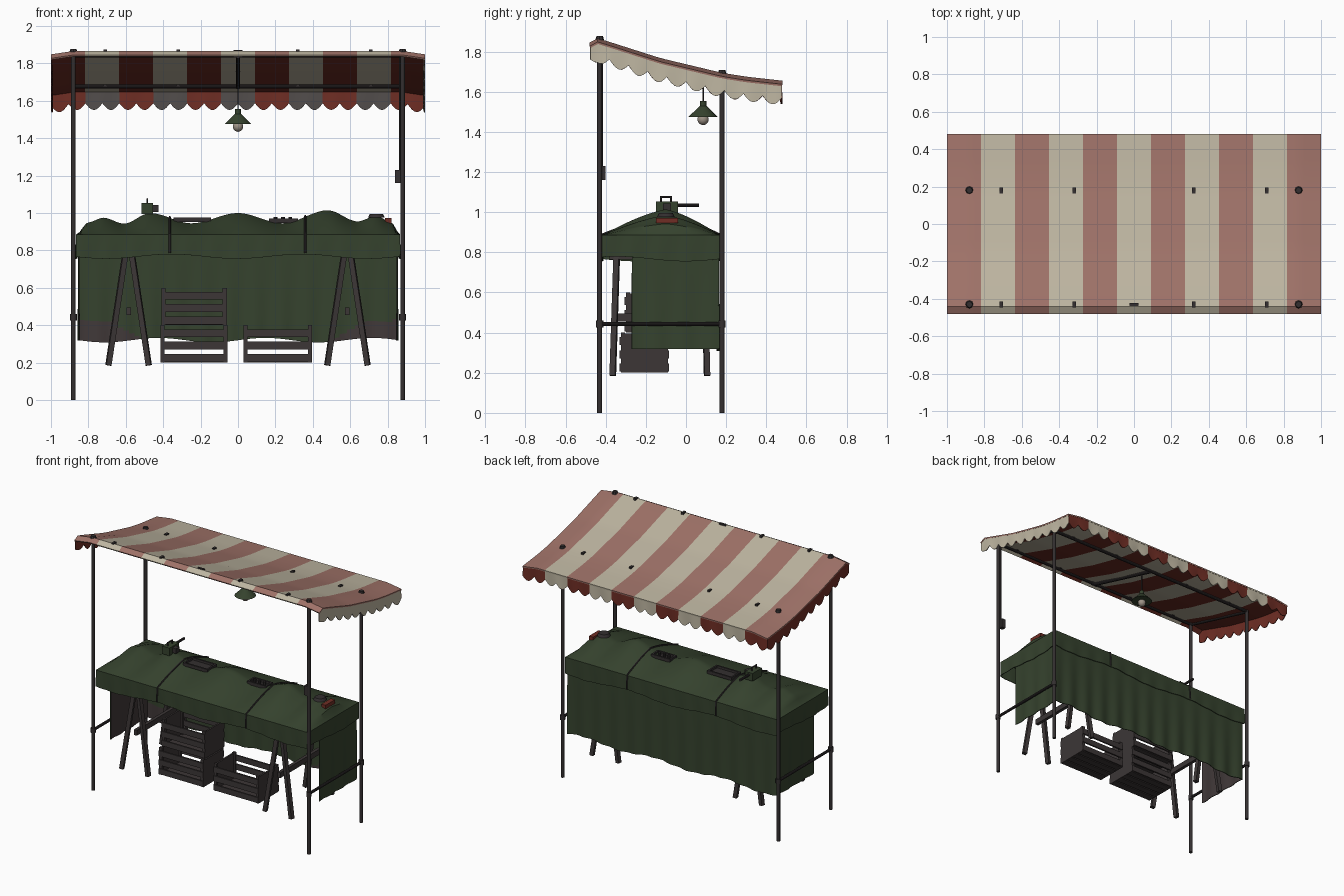
import bpy, bmesh, math
from mathutils import Vector, Matrix

old = bpy.data.objects.get("Cube")
if old:
    bpy.data.objects.remove(old)


def mat(name, r, g, b):
    m = bpy.data.materials.new(name)
    m.use_nodes = True
    m.diffuse_color = (r, g, b, 1)
    m.node_tree.nodes["Principled BSDF"].inputs["Base Color"].default_value = (r, g, b, 1)
    return m


CREAM = mat("cream_canvas", .52, .47, .36)
FADED = mat("faded_red_canvas", .35, .17, .14)
RED = mat("deep_red", .16, .027, .018)
GREY = mat("grey_lining", .085, .075, .072)
GREEN = mat("green_cloth", .036, .055, .027)
BROWN = mat("brown_hem", .052, .04, .04)
WOOD = mat("dark_wood", .045, .037, .037)
METAL = mat("dark_metal", .033, .028, .029)
BULB = mat("warm_glass", .34, .29, .24)
made = []


def finish(name, bm, mats):
    me = bpy.data.meshes.new(name)
    bm.to_mesh(me)
    bm.free()
    for m in mats:
        me.materials.append(m)
    ob = bpy.data.objects.new(name, me)
    bpy.context.collection.objects.link(ob)
    made.append(ob)
    return ob


def box(name, x, y, z, m):
    """Box from (min, max) pairs."""
    bm = bmesh.new()
    bmesh.ops.create_cube(bm, size=1)
    for v in bm.verts:
        v.co = [(a + b) / 2 + c * (b - a) for (a, b), c in zip((x, y, z), v.co)]
    return finish(name, bm, [m])


def rod(name, a, b, r, m, sides=10, r2=None):
    """Cylinder, square bar (4 sides) or cone between two points."""
    a, b = Vector(a), Vector(b)
    bm = bmesh.new()
    bmesh.ops.create_cone(bm, cap_ends=True, segments=sides, radius1=r,
                          radius2=r if r2 is None else r2, depth=(b - a).length)
    if sides == 4:
        bm.transform(Matrix.Rotation(math.pi / 4, 4, 'Z'))
    turn = (b - a).to_track_quat('Z', 'Y').to_matrix().to_4x4()
    bm.transform(Matrix.Translation((a + b) / 2) @ turn)
    return finish(name, bm, [m])


def sheet(name, f, nu, nv, mats, rule=lambda c: 0, thick=.006, offset=0):
    """Cloth sheet from a point function; mats past offset colour its reverse."""
    bm = bmesh.new()
    g = [[bm.verts.new(f(i / nu, j / nv)) for j in range(nv + 1)] for i in range(nu + 1)]
    for i in range(nu):
        for j in range(nv):
            fc = bm.faces.new((g[i][j], g[i + 1][j], g[i + 1][j + 1], g[i][j + 1]))
            fc.material_index = rule(fc.calc_center_median())
    ob = finish(name, bm, mats)
    s = ob.modifiers.new("thickness", 'SOLIDIFY')
    s.thickness = thick
    s.material_offset = offset
    return ob


def hang(name, a, b, nu, nv, top, drop, mats, rule=lambda c: 0, flute=.004, offset=0):
    """Cloth hanging from the line a-b, outside to the left of travel."""
    a, b = Vector(a), Vector(b)
    d = (b - a).normalized()
    out = Vector((-d.y, d.x))

    def f(u, v):
        s = u * (b - a).length
        p = a.lerp(b, u) + out * flute * v * math.sin(s * 45)
        return (p.x, p.y, top(p.x, p.y) - v * drop(s, u))
    return sheet(name, f, nu, nv, mats, rule, .005, offset)


def ease(pts, x, smooth=True):
    """Interpolate between profile points."""
    for (x0, z0), (x1, z1) in zip(pts, pts[1:]):
        if x <= x1:
            t = max(0, (x - x0) / (x1 - x0))
            return z0 + (z1 - z0) * (t * t * (3 - 2 * t) if smooth else t)
    return pts[-1][1]


# Awning: striped roof with scalloped valances on the back and both ends
ROOF = [(-.48, 1.845), (-.44, 1.866), (-.38, 1.848), (-.13, 1.768),
        (.18, 1.694), (.3, 1.675), (.48, 1.655)]


def roof_z(x, y):
    return ease(ROOF, y, False) - .018 * max(0, (abs(x) - .88) / .12)


def stripe(c):
    return int((c.x + 1) / 2 * 11) % 2


sheet("awning_roof", lambda u, v: (2 * u - 1, .96 * v - .48, roof_z(2 * u - 1, .96 * v - .48)),
      66, 24, [FADED, CREAM, RED, CREAM], stripe, .01, 2)


def scallops(count):
    return lambda s, u: .066 + .036 * abs(math.sin(math.pi * count * u))


def under_roof(x, y):
    return roof_z(x, y) - .003


W, D = .997, .477
hang("back_valance", (-W, D), (W, D), 176, 3, under_roof, scallops(22),
     [RED, CREAM, RED, GREY], stripe, .003, 2)
hang("left_valance", (W, D), (W, -D), 80, 3, under_roof, scallops(10), [CREAM, GREY], flute=.003, offset=1)
hang("right_valance", (-W, -D), (-W, D), 80, 3, under_roof, scallops(10), [RED], flute=.003)

# Metal frame
FRONT, BACK = -.43, .18
for sx in (-1, 1):
    for y in (FRONT, BACK):
        x = sx * .88
        top = roof_z(x, y)
        rod("post", (x, y, 0), (x, y, top), .0125, METAL, 12)
        rod("post_cap", (x, y, top - .005), (x, y, top + .014), .022, METAL, 8, .016)
        rod("post_collar", (x, y, .425), (x, y, .46), .018, METAL, 12)
        for cx in (.32, .71):
            z = roof_z(cx, y)
            box("roof_clip", (sx * cx - .009, sx * cx + .009), (y - .016, y + .016), (z - .02, z + .01), METAL)
    rod("side_rail", (x, FRONT, .443), (x, BACK, .443), .01, METAL)
    rod("side_rafter", (x, FRONT, 1.838), (x, BACK, 1.672), .009, METAL)
rod("front_rail", (-.88, FRONT, 1.841), (.88, FRONT, 1.841), .009, METAL)
rod("back_rail", (-.88, BACK, 1.676), (.88, BACK, 1.676), .011, METAL)
rod("middle_rafter", (0, FRONT, 1.838), (0, BACK, 1.672), .012, METAL)
box("rafter_clip", (-.025, .025), (FRONT - .008, FRONT + .008), (1.83, 1.872), METAL)

# Hanging lamp, its cable and switch
LY = .085
rod("lamp_cord", (0, LY, 1.535), (0, LY, 1.7), .004, METAL, 6)
rod("lamp_shade", (0, LY, 1.475), (0, LY, 1.53), .072, GREEN, 20, .016)
rod("lamp_neck", (0, LY, 1.525), (0, LY, 1.555), .016, GREEN, 12)
bm = bmesh.new()
bmesh.ops.create_uvsphere(bm, u_segments=16, v_segments=10, radius=.028)
bm.transform(Matrix.Translation((0, LY, 1.462)))
finish("lamp_bulb", bm, [BULB])
box("switch_box", (.84, .87), (-.43, -.4), (1.16, 1.23), METAL)
rod("switch_cable", (.866, -.418, 1.23), (.866, -.418, 1.84), .005, METAL, 6)

# Table cover with lumpy top, apron and long skirts
RIDGE = [(-.866, .885), (-.8, .95), (-.72, .975), (-.61, .943), (-.47, 1.0), (-.25, .945), (0, 1.0),
         (.24, .945), (.48, 1.015), (.64, .955), (.74, .985), (.82, .95), (.866, .885)]
X, Y0, Y1, PEAK = .866, -.42, .172, -.1


def cover_z(x, y):
    t = (y - Y0) / (PEAK - Y0) if y < PEAK else (Y1 - y) / (Y1 - PEAK)
    t = min(1, max(0, t))
    return .885 + (ease(RIDGE, x) - .885) * (t + math.sin(t * math.pi / 2)) / 2


def cover_point(u, v):
    x, y = X * (2 * u - 1), Y0 + (Y1 - Y0) * v
    return (x, y, cover_z(x, y))


sheet("cover_top", cover_point, 96, 28, [GREEN])
corners = [(-X, Y1), (X, Y1), (X, Y0), (-X, Y0)]
for k, side in enumerate(("back", "left", "front", "right")):
    hang(side + "_apron", corners[k], corners[(k + 1) % 4], 80, 4, lambda x, y: .885,
         lambda s, u: .118 + .012 * math.sin(s * 9), [GREEN], flute=.003)


def hem(c):
    return int(abs(c.x) > .5 and c.z < .325 + .1 * min(1, (abs(c.x) - .5) / .2))


S = X - .012
hang("back_skirt", (-S, Y1 - .01), (S, Y1 - .01), 120, 30, lambda x, y: .87,
     lambda s, u: .55 + .012 * math.sin(s * 11), [GREEN, GREEN, GREEN, BROWN], hem, .006, 2)
hang("left_skirt", (S, Y1 - .01), (S, -.27), 40, 4, lambda x, y: .87, lambda s, u: .552, [GREEN, BROWN], offset=1)
hang("right_skirt", (-S, -.27), (-S, Y1 - .01), 40, 4, lambda x, y: .87, lambda s, u: .552, [GREEN, BROWN], offset=1)

# Straps tied over the cover
for x in (-.365, .36):
    ys = [Y0 + (Y1 - Y0) * i / 24 for i in range(25)]
    path = [(x, Y0 - .005, .785)] + [(x, y, cover_z(x, y) + .003) for y in ys] + [(x, Y1 + .005, .785)]
    cu = bpy.data.curves.new("strap", 'CURVE')
    cu.dimensions = '3D'
    cu.bevel_depth, cu.bevel_resolution = .006, 1
    sp = cu.splines.new('POLY')
    sp.points.add(len(path) - 1)
    for p, co in zip(sp.points, path):
        p.co = (*co, 1)
    cu.materials.append(METAL)
    ob = bpy.data.objects.new("strap", cu)
    bpy.context.collection.objects.link(ob)
    made.append(ob)

# Trestles
for sx in (-.585, .585):
    for y, lean in ((-.345, -.02), (.09, .015)):
        for dx in (-.108, .108):
            rod("trestle_leg", (sx + dx, y + lean, .185), (sx + dx * .15, y, .79), .02, WOOD, 4)
    box("trestle_beam", (sx - .03, sx + .03), (-.38, .13), (.765, .81), WOOD)
    box("trestle_spreader", (sx - .012, sx + .012), (-.36, .11), (.455, .495), WOOD)


# Slatted crates
def crate(x0, x1, y0, y1, z):
    for x in (x0, x1 - .012):
        box("crate_end", (x, x + .012), (y0, y1), (z, z + .195), WOOD)
    for y in (y0, y1 - .02):
        for x in (x0, x1 - .022):
            box("crate_corner", (x, x + .022), (y, y + .02), (z, z + .2), WOOD)
    for y in (y0 - .006, y1 - .006):
        for i in range(3):
            box("crate_slat", (x0, x1), (y, y + .012), (z + .005 + i * .066, z + .046 + i * .066), WOOD)
    n = 4
    w = (y1 - y0) / n
    for i in range(n):
        box("crate_floor", (x0, x1), (y0 + i * w + .005, y0 + (i + 1) * w - .005), (z, z + .01), WOOD)


crate(-.415, -.055, -.325, -.09, .2)
crate(-.41, -.06, -.3, -.075, .4)
crate(.03, .395, -.325, -.09, .2)

# Goods on the table: device with a tube, trays, a disc and a red block
box("device_body", (-.515, -.455), (-.15, -.04), (.995, 1.052), GREEN)
box("device_side", (-.455, -.425), (-.115, -.075), (1.005, 1.042), METAL)
rod("device_tube", (-.485, -.04, 1.035), (-.485, .065, 1.035), .009, METAL)
for y in (-.125, -.075):
    rod("handle_leg", (-.485, y, 1.05), (-.485, y, 1.075), .005, METAL, 6)
rod("handle_bar", (-.485, -.13, 1.075), (-.485, -.07, 1.075), .005, METAL, 6)


def tray(x0, x1, y0, y1, z):
    box("tray_floor", (x0, x1), (y0, y1), (z - .012, z - .004), METAL)
    for y in (y0, y1 - .012):
        box("tray_rim", (x0, x1), (y, y + .012), (z - .012, z + .012), METAL)
    for x in (x0, x1 - .012):
        box("tray_rim", (x, x + .012), (y0, y1), (z - .012, z + .012), METAL)


tray(-.345, -.145, -.15, -.04, .965)
tray(.165, .32, -.13, -.05, .958)
for x in (.2, .24, .28):
    rod("tray_knob", (x, -.09, .95), (x, -.09, .978), .01, METAL, 8)
rod("dark_disc", (.74, -.1, .975), (.74, -.1, .995), .045, METAL, 16, .035)
box("red_block", (.785, .82), (-.15, -.04), (.945, .972), RED)

# Bake thickness, then shade curved parts smooth and keep edges sharp
bpy.ops.object.select_all(action='DESELECT')
for ob in made:
    ob.select_set(True)
bpy.context.view_layer.objects.active = made[0]
bpy.ops.object.convert(target='MESH')
bpy.ops.object.shade_smooth_by_angle(angle=math.radians(35))
